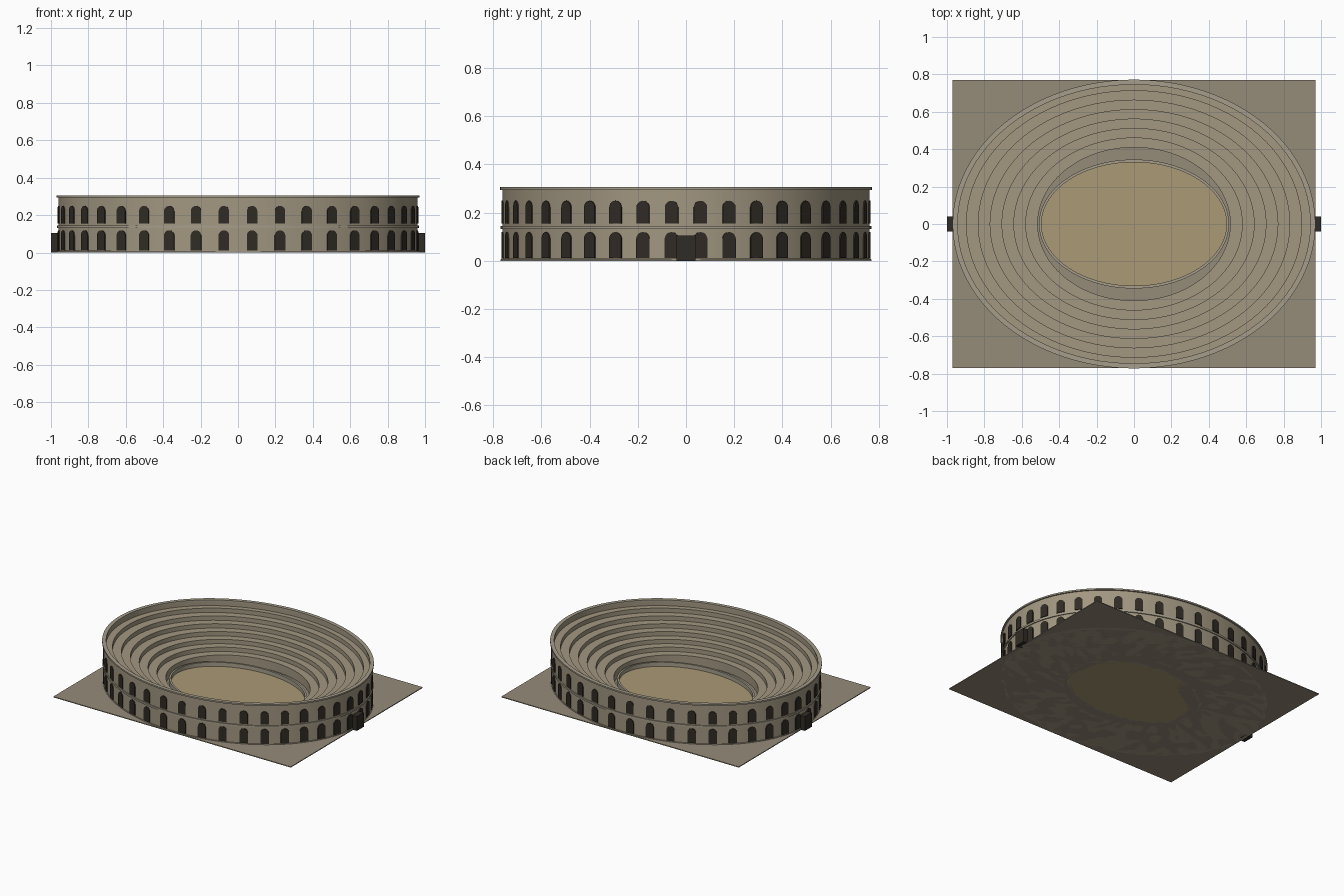
import bpy, bmesh, math

if "Cube" in bpy.data.objects:
    bpy.data.objects.remove(bpy.data.objects["Cube"])

A, B = 0.96, 0.762          # outer wall half axes
SEG = 96


def material(name, rgb):
    m = bpy.data.materials.new(name)
    m.diffuse_color = (*rgb, 1)
    m.use_nodes = True
    m.node_tree.nodes["Principled BSDF"].inputs["Base Color"].default_value = m.diffuse_color
    return m


STONE = material("stone", (0.36, 0.31, 0.22))
TRIM = material("trim_stone", (0.38, 0.34, 0.26))
GROUND = material("ground_earth", (0.30, 0.26, 0.19))
SAND = material("sand", (0.40, 0.32, 0.18))
DARK = material("dark_opening", (0.03, 0.024, 0.018))


def finish(name, bm, mat, smooth=False):
    bmesh.ops.recalc_face_normals(bm, faces=bm.faces)
    me = bpy.data.meshes.new(name)
    bm.to_mesh(me)
    bm.free()
    me.materials.append(mat)
    ob = bpy.data.objects.new(name, me)
    bpy.context.collection.objects.link(ob)
    if smooth:
        bpy.ops.object.select_all(action='DESELECT')
        ob.select_set(True)
        bpy.context.view_layer.objects.active = ob
        bpy.ops.object.shade_smooth_by_angle(angle=math.radians(30))
    return ob


def ring(name, outer, inner, z0, z1, mat):
    """Elliptical ring with a rectangular cross-section."""
    bm = bmesh.new()
    profile = [(outer, z0), (outer, z1), (inner, z1), (inner, z0)]
    loops = []
    for i in range(SEG):
        t = 2 * math.pi * i / SEG
        loops.append([bm.verts.new((r[0] * math.cos(t), r[1] * math.sin(t), z))
                      for r, z in profile])
    for i in range(SEG):
        p, q = loops[i], loops[(i + 1) % SEG]
        for k in range(4):
            n = (k + 1) % 4
            bm.faces.new((p[k], q[k], q[n], p[n]))
    return finish(name, bm, mat, True)


def box(name, x, y, z0, z1, mat, cx=0.0):
    bm = bmesh.new()
    bmesh.ops.create_cube(bm, size=1)
    for v in bm.verts:
        v.co = (cx + v.co.x * x, v.co.y * y, z0 + (v.co.z + 0.5) * (z1 - z0))
    return finish(name, bm, mat)


def arcade(name, z0, z1, width, count=40):
    """Round-headed dark openings set around the outer wall."""
    bm = bmesh.new()
    r = width / 2
    outline = [(-r, z0), (r, z0)]
    outline += [(r * math.cos(math.pi * k / 10), z1 - r + r * math.sin(math.pi * k / 10))
                for k in range(11)]
    for i in range(count):
        t = 2 * math.pi * (i + 0.5) / count
        n = (math.cos(t) / A, math.sin(t) / B)
        d = math.hypot(*n)
        nx, ny = n[0] / d, n[1] / d
        px, py = A * math.cos(t), B * math.sin(t)
        back, front = [[bm.verts.new((px + nx * o - ny * u, py + ny * o + nx * u, z))
                        for u, z in outline] for o in (-0.01, 0.005)]
        bm.faces.new(front)
        bm.faces.new(back[::-1])
        for k in range(len(outline)):
            m = (k + 1) % len(outline)
            bm.faces.new((back[k], back[m], front[m], front[k]))
    return finish(name, bm, DARK)


# Ground slab
box("ground_slab", 1.94, 1.54, 0, 0.006, GROUND)

# Arena floor
bm = bmesh.new()
bmesh.ops.create_cone(bm, cap_ends=True, segments=SEG, radius1=1, radius2=1, depth=1)
for v in bm.verts:
    v.co = (v.co.x * 0.497, v.co.y * 0.332, (v.co.z + 0.5) * 0.012)
finish("arena_floor", bm, SAND, True)

# Low wall around the arena
ring("arena_wall", (0.508, 0.345), (0.495, 0.33), 0, 0.042, TRIM)

# Seating tiers, each one higher and further out
TIERS = 7
for i in range(TIERS):
    a, a2 = 0.515 + 0.0635 * i, 0.515 + 0.0635 * (i + 1)
    a2 = min(a2, 0.952)
    ring(f"seating_tier_{i + 1}", (a2, a2 * 0.795), (a, a * 0.795),
         0, 0.07 + 0.032 * i, STONE)

# Outer wall with string course and cornice
ring("outer_wall", (A, B), (0.945, 0.747), 0, 0.30, STONE)
ring("base_course", (0.967, 0.768), (0.95, 0.752), 0, 0.01, TRIM)
ring("string_course", (0.967, 0.769), (0.95, 0.752), 0.132, 0.145, TRIM)
ring("cornice", (0.97, 0.772), (0.943, 0.745), 0.294, 0.305, TRIM)

# Two storeys of arches
arcade("lower_arches", 0.012, 0.119, 0.057)
arcade("upper_arches", 0.154, 0.249, 0.056)

# Gates at both ends of the long axis
for side, label in ((1, "right"), (-1, "left")):
    box(f"{label}_gate", 0.06, 0.08, 0, 0.105, DARK, side * 0.97)
